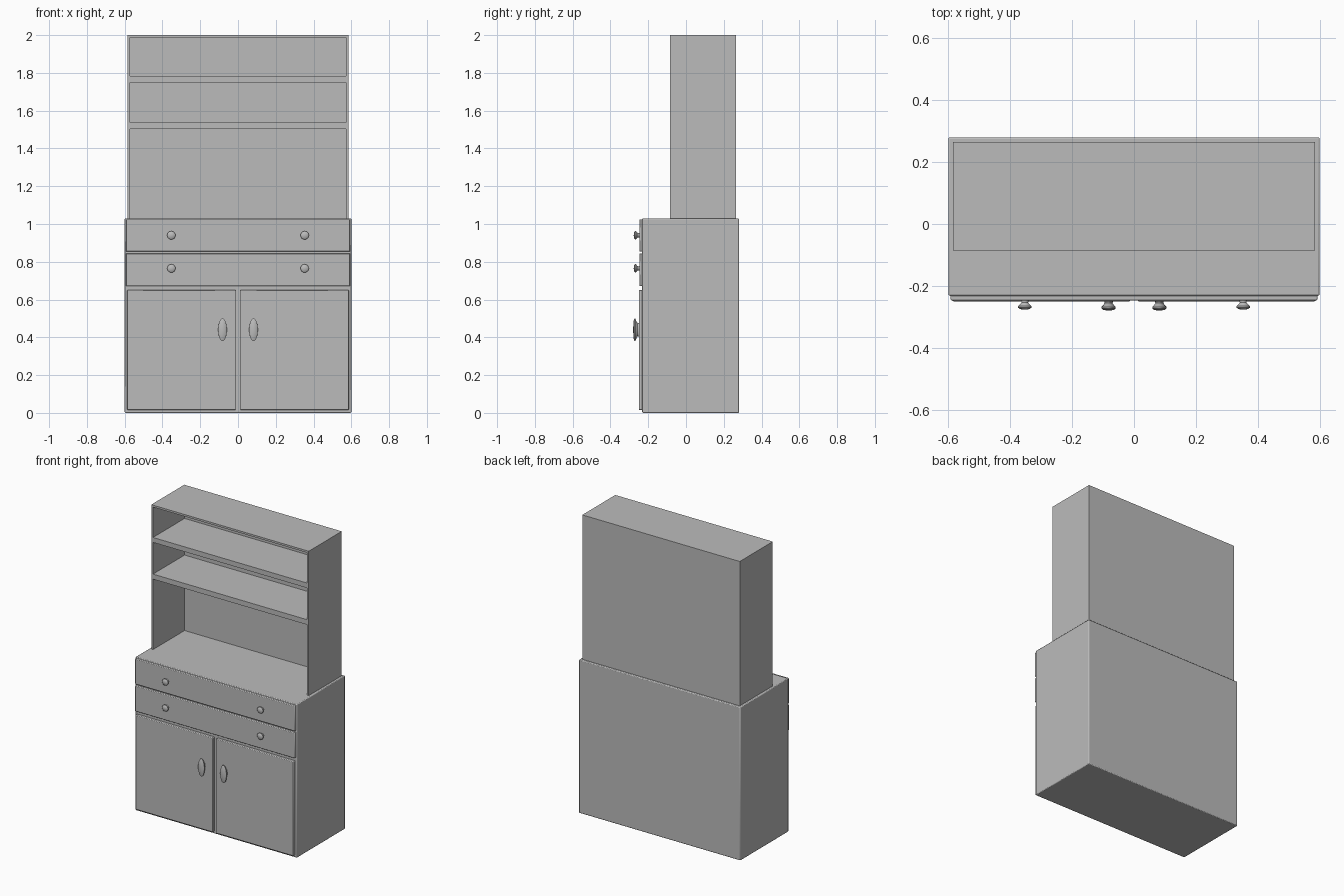
import bpy
import bmesh
import math
from mathutils import Matrix

cube = bpy.data.objects.get("Cube")
if cube:
    bpy.data.objects.remove(cube, do_unlink=True)

grey = bpy.data.materials.new("plain_grey")
grey.use_nodes = True
COLOUR = (0.5, 0.5, 0.5, 1)
grey.diffuse_color = COLOUR
grey.node_tree.nodes["Principled BSDF"].inputs["Base Color"].default_value = COLOUR


def finish(name, bm, bevel=0):
    mesh = bpy.data.meshes.new(name)
    bmesh.ops.recalc_face_normals(bm, faces=bm.faces)
    bm.to_mesh(mesh)
    bm.free()
    mesh.materials.append(grey)
    obj = bpy.data.objects.new(name, mesh)
    bpy.context.collection.objects.link(obj)
    if bevel:
        mod = obj.modifiers.new("soft_edges", 'BEVEL')
        mod.width = bevel
        mod.segments = 2
    bpy.ops.object.select_all(action='DESELECT')
    obj.select_set(True)
    bpy.context.view_layer.objects.active = obj
    bpy.ops.object.shade_smooth_by_angle(angle=math.radians(40))
    return obj


def box(name, x, y, z, bevel=0):
    """Box from (low, high) ranges on each axis."""
    bm = bmesh.new()
    bmesh.ops.create_cube(bm, size=1)
    for v in bm.verts:
        for i, (low, high) in enumerate((x, y, z)):
            v.co[i] = low if v.co[i] < 0 else high
    return finish(name, bm, bevel)


def pull(name, x, z, profile, stretch=1, sides=24):
    """Lathe (radius, y) pairs around the y axis, stretched in z."""
    bm = bmesh.new()
    verts = [bm.verts.new((r, y, 0)) for r, y in profile]
    edges = [bm.edges.new(pair) for pair in zip(verts, verts[1:])]
    bmesh.ops.spin(bm, geom=verts + edges, cent=(0, 0, 0), axis=(0, 1, 0),
                   angle=math.tau, steps=sides)
    bmesh.ops.remove_doubles(bm, verts=bm.verts, dist=0.0001)
    bm.transform(Matrix.Translation((x, 0, z)) @ Matrix.Diagonal((1, 1, stretch, 1)))
    return finish(name, bm)


# Base cabinet
FRONT = -0.232
box("base_cabinet", (-0.6, 0.6), (FRONT, 0.28), (0, 1.03), 0.005)

# Drawer fronts
for name, low, high in (("lower", 0.672, 0.844), ("upper", 0.854, 1.025)):
    box(name + "_drawer", (-0.593, 0.593), (-0.247, FRONT + 0.005), (low, high), 0.004)

# Open hutch: sides, back, top and two shelves
HUTCH_Y = (-0.085, 0.265)
for name, s in (("left", 1), ("right", -1)):
    box(name + "_hutch_side", sorted((s * 0.572, s * 0.585)), HUTCH_Y, (1.025, 2))
box("hutch_back", (-0.572, 0.572), (0.25, 0.265), (1.025, 2))
for name, low, high in (("lower_shelf", 1.503, 1.537), ("upper_shelf", 1.75, 1.783),
                        ("hutch_top", 1.987, 2)):
    box(name, (-0.572, 0.572), (HUTCH_Y[0], 0.25), (low, high))

# Doors, oval door handles and round drawer knobs
KNOB = ((0.013, -0.24), (0.011, -0.254), (0.015, -0.26), (0.022, -0.265),
        (0.022, -0.27), (0.016, -0.275), (0, -0.277))
HANDLE = ((0.015, -0.24), (0.013, -0.256), (0.017, -0.262), (0.023, -0.268),
          (0.023, -0.273), (0.017, -0.278), (0, -0.28))
for name, s in (("left", 1), ("right", -1)):
    box(name + "_door", sorted((s * 0.012, s * 0.587)), (-0.25, FRONT + 0.005),
        (0.015, 0.65), 0.004)
    pull(name + "_door_handle", s * 0.082, 0.44, HANDLE, stretch=2.6)
    for row, z in (("lower", 0.765), ("upper", 0.94)):
        pull(f"{name}_{row}_drawer_knob", s * 0.353, z, KNOB)
